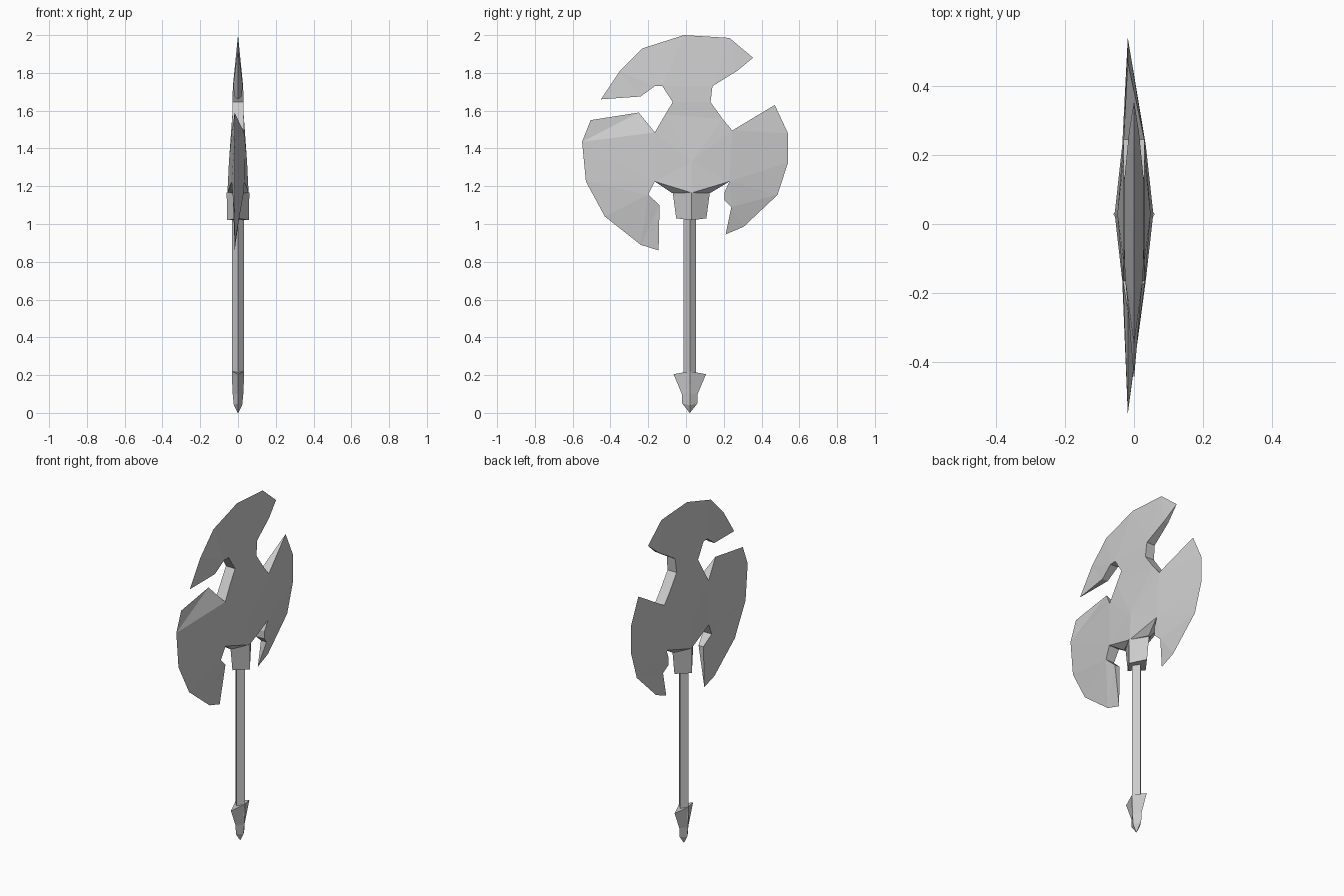
import bpy, bmesh
from mathutils import Vector
from mathutils.geometry import delaunay_2d_cdt

if "Cube" in bpy.data.objects:
    bpy.data.objects.remove(bpy.data.objects["Cube"])

CY = 0.03  # shaft axis in y


def finish(name, bm):
    bmesh.ops.remove_doubles(bm, verts=bm.verts, dist=0.0005)
    bmesh.ops.recalc_face_normals(bm, faces=bm.faces)
    me = bpy.data.meshes.new(name)
    bm.to_mesh(me)
    bm.free()
    ob = bpy.data.objects.new(name, me)
    bpy.context.collection.objects.link(ob)
    return ob


def diamond_loft(name, rings, cy=CY):
    """Four-sided loft; ring = (half x, half y, z at x corners, z at y corners)."""
    bm = bmesh.new()
    loops = [[bm.verts.new(p) for p in ((hx, cy, zx), (0, cy + hy, zy),
                                        (-hx, cy, zx), (0, cy - hy, zy))]
             for hx, hy, zx, zy in rings]
    for a, b in zip(loops, loops[1:]):
        for i in range(4):
            j = (i + 1) % 4
            bm.faces.new((a[i], a[j], b[j], b[i]))
    bm.faces.new(loops[0])
    bm.faces.new(loops[-1])
    return finish(name, bm)


# Blade outline: (y, z, half thickness); zero thickness is a cutting edge
crown = [(0.13, 1.645, .03), (0.14, 1.73, .027), (0.27, 1.81, .014),
         (0.355, 1.88, 0), (0.23, 1.985, 0), (-0.01, 2.0, 0),
         (-0.23, 1.93, 0), (-0.35, 1.81, 0), (-0.45, 1.66, 0),
         (-0.24, 1.675, .018), (-0.165, 1.73, .025), (-0.125, 1.73, .027),
         (-0.07, 1.645, .03)]
left_wing = [(-0.11, 1.58, .03), (-0.165, 1.485, .032), (-0.25, 1.59, 0),
             (-0.505, 1.55, 0), (-0.55, 1.435, 0), (-0.53, 1.225, 0),
             (-0.43, 1.04, 0), (-0.24, 0.89, 0), (-0.145, 0.86, 0),
             (-0.14, 1.10, .016), (-0.20, 1.155, .028), (-0.165, 1.225, .034)]
socket = [(-0.075, 1.165, .006), (0.03, 1.165, .056), (0.13, 1.165, .006)]
right_wing = [(0.23, 1.225, .034), (0.205, 1.17, .03), (0.205, 1.125, .028),
              (0.24, 1.09, .018), (0.21, 0.945, 0), (0.305, 0.985, 0),
              (0.485, 1.155, 0), (0.54, 1.325, 0), (0.54, 1.48, 0),
              (0.47, 1.63, 0), (0.245, 1.495, .03), (0.195, 1.555, .03)]
outline = crown + left_wing + socket + right_wing
n = len(outline)
pts = outline + [(0.03, 1.33, .048)]


def at(y, z):
    return min(range(len(pts)), key=lambda i: abs(pts[i][0] - y) + abs(pts[i][1] - z))


# Ridge lines running over the faces of the blade
notches = [at(-0.165, 1.485), at(0.245, 1.495), at(-0.165, 1.225), at(0.23, 1.225)]
boss = at(0.03, 1.165)
ridges = [(n, k) for k in notches + [boss]] + [(boss, notches[2]), (boss, notches[3])]

flat, _, tris, orig, _, _ = delaunay_2d_cdt(
    [Vector(p[:2]) for p in pts], ridges, [list(range(n))], 1, 1e-6)

bm = bmesh.new()


def side(s):
    out = []
    for y, z, t in pts:
        off = -0.018 if (t == 0 and z < 1.65) else 0
        out.append(bm.verts.new((off + s * t, y, z)))
    return out


sides = [side(1), side(-1)]
for vs in sides:
    for f in tris:
        ids = [orig[i][0] for i in f]
        bm.faces.new([vs[i] for i in ids])
for i in range(n):
    j = (i + 1) % n
    a, b = sides
    bm.faces.new((a[i], a[j], b[j], b[i]))
bmesh.ops.remove_doubles(bm, verts=bm.verts, dist=0.0005)
bmesh.ops.triangulate(bm, faces=[f for f in bm.faces if len(f.verts) > 3])
finish("axe_blade", bm)

# Shaft, collar under the blade, and pointed pommel
diamond_loft("shaft", [(.031, .034, .15, .15), (.031, .034, 1.1, 1.1)], 0.02)
diamond_loft("collar", [(.058, .08, 1.02, 1.03), (.06, .098, 1.168, 1.165)], 0.028)
diamond_loft("pommel", [(.001, .001, 0, 0), (.022, .04, .04, .05),
                        (.028, .042, .1, .1), (.031, .086, .22, .205)], 0.02)
